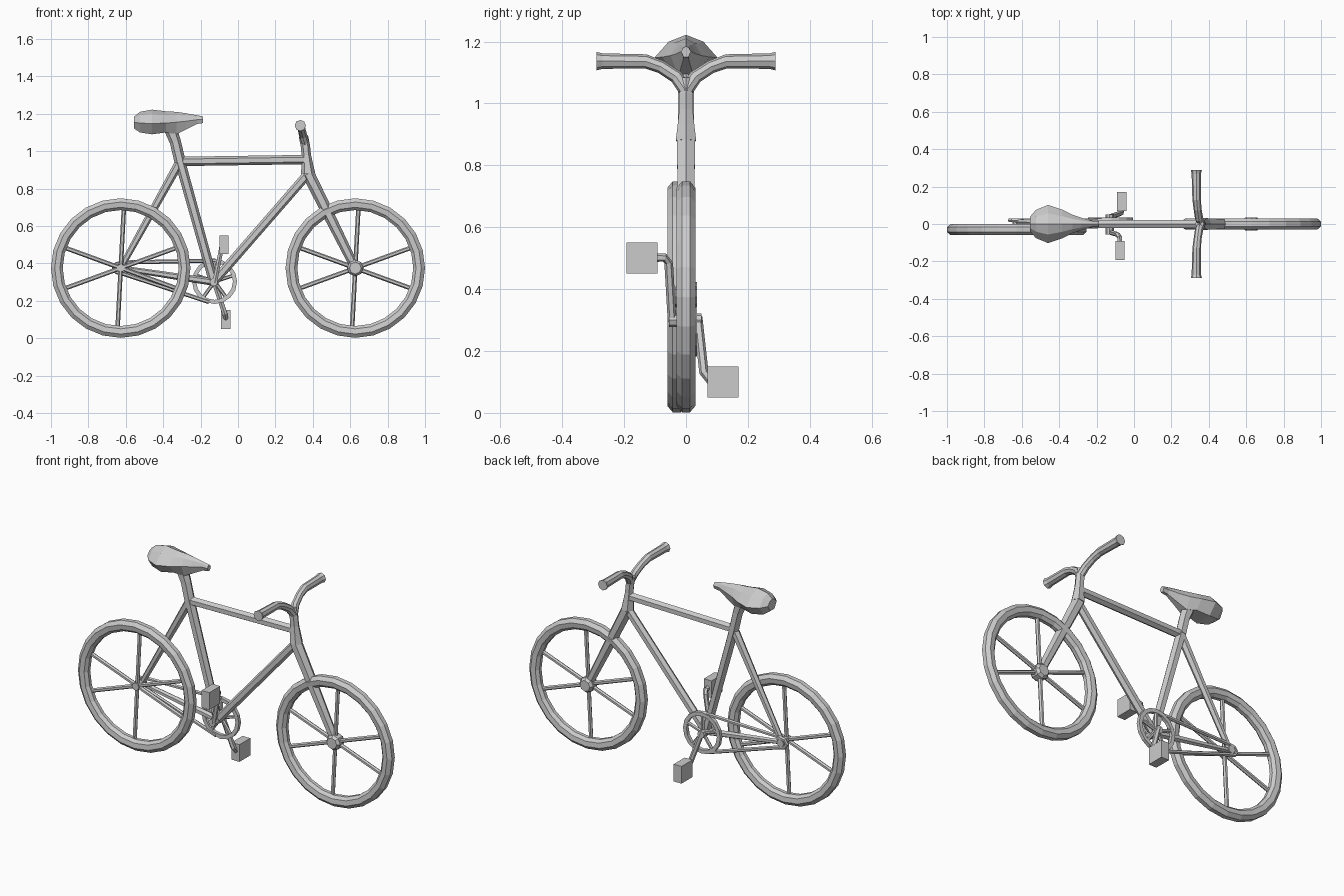
import bpy, bmesh
from math import pi, cos, sin, radians
from mathutils import Vector

cube = bpy.data.objects.get("Cube")
if cube:
    bpy.data.objects.remove(cube, do_unlink=True)


def finish(name, bm):
    bmesh.ops.recalc_face_normals(bm, faces=bm.faces)
    mesh = bpy.data.meshes.new(name)
    bm.to_mesh(mesh)
    bm.free()
    obj = bpy.data.objects.new(name, mesh)
    bpy.context.collection.objects.link(obj)
    return obj


def loft(name, rings, closed=False):
    """Skin a list of equally sized point rings."""
    bm = bmesh.new()
    loops = [[bm.verts.new(p) for p in ring] for ring in rings]
    n = len(loops[0])
    pairs = list(zip(loops, loops[1:]))
    if closed:
        pairs.append((loops[-1], loops[0]))
    else:
        bm.faces.new(loops[0])
        bm.faces.new(loops[-1])
    for a, b in pairs:
        for i in range(n):
            j = (i + 1) % n
            bm.faces.new((a[i], a[j], b[j], b[i]))
    return finish(name, bm)


def tube(name, points, radii, sides=6, ref=(0, 1, 0)):
    """Faceted tube along a path; radii is one value or one per point."""
    pts = [Vector(p) for p in points]
    if not isinstance(radii, (list, tuple)):
        radii = [radii] * len(pts)
    rings = []
    for i, p in enumerate(pts):
        d = (pts[min(i + 1, len(pts) - 1)] - pts[max(i - 1, 0)]).normalized()
        u = d.cross(Vector(ref)).normalized()
        v = d.cross(u)
        rings.append([p + radii[i] * (u * cos(t) + v * sin(t))
                      for t in (2 * pi * k / sides for k in range(sides))])
    return loft(name, rings)


def hoop(name, centre, profile, segments):
    """Ring around the y axis; profile holds (radius, y) pairs."""
    c = Vector(centre)
    rings = [[c + Vector((r * cos(t), y, r * sin(t))) for r, y in profile]
             for t in (2 * pi * k / segments for k in range(segments))]
    return loft(name, rings, closed=True)


def spokes(name, centre, length, angles, radius):
    c = Vector(centre)
    for i, a in enumerate(angles):
        d = Vector((cos(radians(a)), 0, sin(radians(a))))
        tube(f"{name}_{i + 1}", [c, c + d * length], radius)


def box(name, centre, size):
    bm = bmesh.new()
    bmesh.ops.create_cube(bm, size=1)
    bmesh.ops.scale(bm, vec=size, verts=bm.verts)
    bmesh.ops.translate(bm, vec=centre, verts=bm.verts)
    return finish(name, bm)


# Wheels
TYRE = [(.373, -.013), (.373, .013), (.353, .03),
        (.325, .026), (.31, .01), (.31, -.01), (.325, -.026), (.353, -.03)]
REAR = Vector((-.627, -.03, .375))
FRONT = Vector((.627, 0, .375))
for side, hub in (("rear", REAR), ("front", FRONT)):
    hoop(f"{side}_tyre", hub, TYRE, 24)
    spokes(f"{side}_spoke", hub, .32, (20, 87, 160, 200, 267, 340), .012)
tube("rear_hub", [REAR - Vector((0, .018, 0)), REAR + Vector((0, .06, 0))],
     .022, 8, (1, 0, 0))
tube("front_hub", [FRONT + Vector((0, y, 0)) for y in (-.035, -.02, .02, .035)],
     [.032, .044, .044, .032], 8, (1, 0, 0))

# Frame
CRANK = (-.13, 0, .3)
SEAT_JOINT = (-.31, 0, .945)
HEAD = (.375, 0, .88)
AXLE = (-.627, .012, .375)
tube("seat_tube", [CRANK, SEAT_JOINT], [.025, .028])
tube("top_tube", [SEAT_JOINT, (.365, 0, .955)], .025)
tube("down_tube", [CRANK, HEAD], .024)
tube("seat_stay", [AXLE, SEAT_JOINT], [.016, .024])
tube("chain_stay", [AXLE, CRANK], [.014, .02])
tube("seat_post", [SEAT_JOINT, (-.335, 0, 1.05), (-.365, 0, 1.13)],
     [.03, .03, .036])
tube("fork", [FRONT, (.47, 0, .69), HEAD], [.024, .031, .034])
tube("head_tube", [HEAD, (.37, 0, .93), (.365, 0, .98)], [.038, .031, .025])
tube("stem", [(.368, 0, .95), (.36, 0, 1.03), (.35, 0, 1.08)], .025)

# Handlebar, one branch per side
for side, s in (("left", 1), ("right", -1)):
    tube(f"{side}_handlebar",
         [(.36, 0, 1.04), (.348, s * .03, 1.085), (.34, s * .08, 1.118),
          (.335, s * .13, 1.136), (.333, s * .27, 1.137),
          (.333, s * .29, 1.137)],
         [.022, .022, .021, .023, .025, .03], 8, (1, 0, 0))

# Saddle: x, half width, top, widest height, bottom
SADDLE = [(-.555, .04, 1.185, 1.155, 1.12), (-.525, .075, 1.21, 1.15, 1.1),
          (-.46, .102, 1.222, 1.148, 1.09), (-.385, .077, 1.213, 1.15, 1.1),
          (-.33, .05, 1.21, 1.155, 1.09), (-.28, .033, 1.203, 1.16, 1.115),
          (-.22, .016, 1.192, 1.168, 1.145), (-.186, .016, 1.185, 1.168, 1.15)]
loft("saddle", [[(x, 0, top), (x, w * .55, top - (top - mid) * .3), (x, w, mid),
                 (x, w * .5, low), (x, -w * .5, low), (x, -w, mid),
                 (x, -w * .55, top - (top - mid) * .3)]
                for x, w, top, mid, low in SADDLE])

# Chainring and chain
RING = (-.125, .025, .303)
hoop("chainring", RING, [(.12, -.01), (.12, .01), (.098, .01), (.098, -.01)], 16)
spokes("chainring_arm", RING, .105, range(18, 378, 72), .01)
CHAIN = [(-.12, .415), (-.61, .405), (-.65, .397), (-.664, .375),
         (-.65, .353), (-.61, .343), (-.155, .193)]
tube("chain", [(x, .02, z) for x, z in CHAIN], .011)

# Cranks and pedals
tube("crank_axle", [(-.13, -.055, .3), (-.13, .05, .3)], .022, 8, (1, 0, 0))
tube("left_crank", [(-.13, .038, .31), (-.07, .058, .13), (-.065, .08, .105)],
     .015, 6, (1, 0, 0))
tube("right_crank", [(-.125, -.045, .295), (-.088, -.056, .485),
                     (-.077, -.07, .502), (-.075, -.1, .502)],
     .014, 6, (1, 0, 0))
box("left_pedal", (-.065, .12, .1), (.05, .1, .1))
box("right_pedal", (-.075, -.142, .5), (.05, .1, .1))
